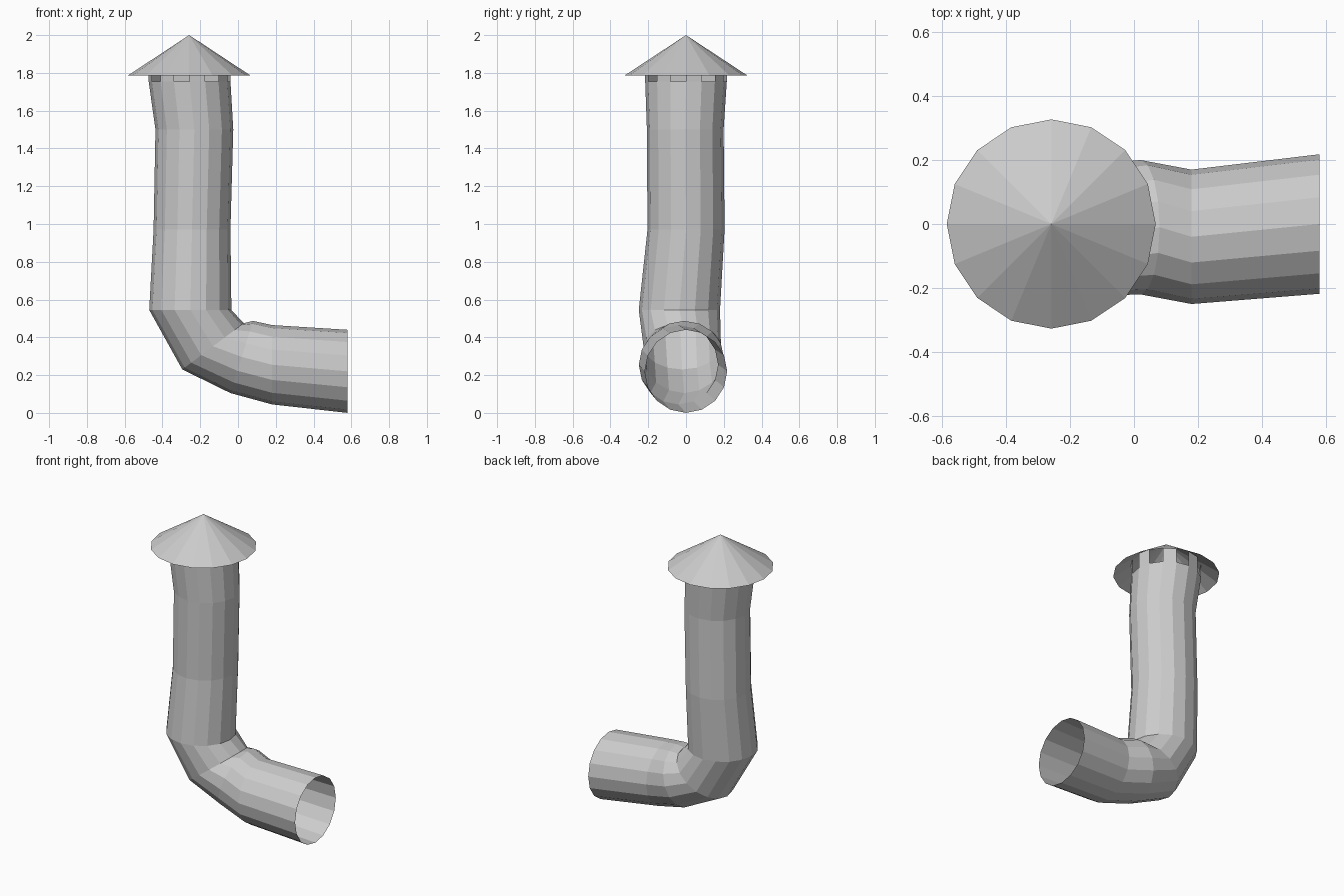
import bpy, bmesh, math
from mathutils import Vector

if "Cube" in bpy.data.objects:
    bpy.data.objects.remove(bpy.data.objects["Cube"])

SIDES = 16


def add_object(name, bm):
    mesh = bpy.data.meshes.new(name)
    bm.to_mesh(mesh)
    bm.free()
    obj = bpy.data.objects.new(name, mesh)
    bpy.context.collection.objects.link(obj)
    return obj


def add_ring(bm, inner, outer, y, ry):
    """Oval ring between an inner-bend and an outer-bend point (x, z)."""
    a, b = Vector((inner[0], y, inner[1])), Vector((outer[0], y, outer[1]))
    mid, half = (a + b) / 2, (a - b) / 2
    verts = []
    for i in range(SIDES):
        t = math.tau * i / SIDES
        verts.append(bm.verts.new(mid + half * math.cos(t)
                                  + Vector((0, ry * math.sin(t), 0))))
    return verts


def bridge(bm, lower, upper, keep=lambda i: True):
    for i in range(SIDES):
        if keep(i):
            j = (i + 1) % SIDES
            bm.faces.new((lower[i], lower[j], upper[j], upper[i]))


# Bent, slightly dented pipe: inner point, outer point, y centre, y radius
sections = [
    ((0.58, 0.44), (0.58, 0.00), 0.0, 0.218),
    ((0.18, 0.465), (0.18, 0.045), -0.04, 0.21),
    ((0.08, 0.487), (-0.04, 0.105), -0.01, 0.21),
    ((0.03, 0.475), (-0.295, 0.23), -0.02, 0.205),
    ((-0.035, 0.545), (-0.47, 0.545), -0.035, 0.215),
    ((-0.04, 0.97), (-0.447, 0.97), 0.0, 0.204),
    ((-0.025, 1.50), (-0.437, 1.50), -0.004, 0.203),
    ((-0.04, 1.755), (-0.473, 1.755), 0.0, 0.216),
]
bm = bmesh.new()
rings = [add_ring(bm, *s) for s in sections]
for lower, upper in zip(rings, rings[1:]):
    bridge(bm, lower, upper)

# Alternating tabs that hold the cap, with open vents between them
tab_top = add_ring(bm, (-0.04, 1.855), (-0.473, 1.855), 0.0, 0.216)
bridge(bm, rings[-1], tab_top, keep=lambda i: i % 2 == 0)
add_object("stove_pipe", bm)

# Conical rain cap, open underneath
bm = bmesh.new()
rim = add_ring(bm, (0.068, 1.785), (-0.585, 1.785), 0.0, 0.327)
apex = bm.verts.new((-0.2585, 0, 2.0))
for i in range(SIDES):
    bm.faces.new((rim[i], rim[(i + 1) % SIDES], apex))
add_object("rain_cap", bm)
